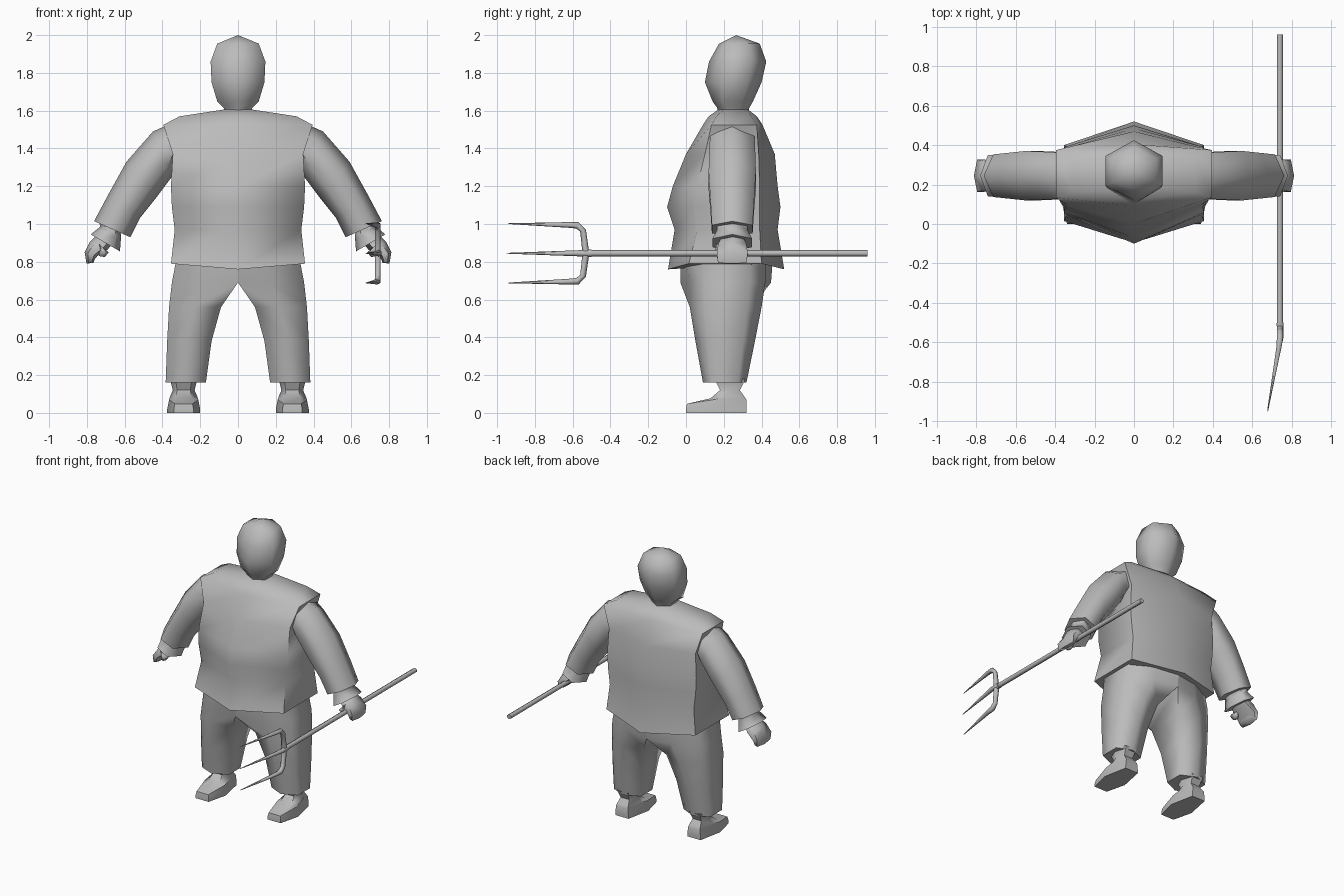
import bpy, bmesh, math
from mathutils import Vector

grey = bpy.data.materials.new("plain_grey")
grey.diffuse_color = (0.5, 0.5, 0.5, 1)


def loft(name, rings, mirror=False, angle=70):
    """Skin equal-length rings, cap both ends, optionally mirror across x."""
    bm = bmesh.new()
    loops = [[bm.verts.new(p) for p in ring] for ring in rings]
    n = len(loops[0])
    for a, b in zip(loops, loops[1:]):
        for i in range(n):
            bm.faces.new((a[i], a[(i + 1) % n], b[(i + 1) % n], b[i]))
    bm.faces.new(loops[0][::-1])
    bm.faces.new(loops[-1])
    bmesh.ops.remove_doubles(bm, verts=bm.verts, dist=0.0005)
    bmesh.ops.recalc_face_normals(bm, faces=bm.faces)
    me = bpy.data.meshes.new(name)
    bm.to_mesh(me)
    bm.free()
    me.materials.append(grey)
    ob = bpy.data.objects.new(name, me)
    bpy.context.collection.objects.link(ob)
    bpy.ops.object.select_all(action='DESELECT')
    ob.select_set(True)
    bpy.context.view_layer.objects.active = ob
    bpy.ops.object.shade_smooth_by_angle(angle=math.radians(angle))
    if mirror:
        ob.modifiers.new("mirror", 'MIRROR').use_mirror_merge = False
    return ob


def hexagon(z, w, f, fc, bc, b, dz=0):
    """Flat-sided body section: front point, corners, back point."""
    return [(0, f, z - dz), (w, fc, z), (w, bc, z),
            (0, b, z - dz), (-w, bc, z), (-w, fc, z)]


def limb(sections, y=0.245, n=6):
    """Sections (upper x, z, lower x, z, half depth) become oval rings."""
    rings = []
    for ux, uz, lx, lz, h in sections:
        c = Vector(((ux + lx) / 2, y, (uz + lz) / 2))
        r = Vector(((ux - lx) / 2, 0, (uz - lz) / 2))
        k = h / math.sin(math.pi / 3)
        rings.append([c + r * math.cos(math.tau * i / n)
                      + Vector((0, k * math.sin(math.tau * i / n), 0))
                      for i in range(n)])
    return rings


def tube(name, path, radii, n=6):
    """Round bar along a path lying roughly in the yz plane."""
    pts = [Vector(p) for p in path]
    rings = []
    for i, p in enumerate(pts):
        t = (pts[min(i + 1, len(pts) - 1)] - pts[max(i - 1, 0)]).normalized()
        u = t.cross(Vector((1, 0, 0))).normalized()
        v = t.cross(u)
        rings.append([p + radii[i] * (u * math.cos(math.tau * k / n)
                                      + v * math.sin(math.tau * k / n))
                      for k in range(n)])
    return loft(name, rings, angle=62)


# shirt
loft("shirt", [hexagon(*s) for s in [
    (0.79, 0.355, -0.095, 0.015, 0.40, 0.52, 0.03),
    (0.97, 0.335, -0.06, 0.06, 0.39, 0.485),
    (1.09, 0.35, -0.10, 0.05, 0.39, 0.50),
    (1.20, 0.355, -0.07, 0.06, 0.39, 0.485),
    (1.37, 0.345, 0.00, 0.10, 0.385, 0.47),
    (1.525, 0.395, 0.09, 0.135, 0.375, 0.405),
    (1.57, 0.31, 0.12, 0.16, 0.345, 0.375),
    (1.605, 0.08, 0.17, 0.20, 0.30, 0.33)]])

# head
loft("head", [hexagon(*s) for s in [
    (1.58, 0.07, 0.17, 0.21, 0.29, 0.33),
    (1.615, 0.075, 0.165, 0.205, 0.29, 0.335),
    (1.65, 0.11, 0.14, 0.19, 0.30, 0.355),
    (1.75, 0.14, 0.10, 0.185, 0.325, 0.40),
    (1.86, 0.145, 0.122, 0.195, 0.345, 0.425),
    (1.955, 0.11, 0.175, 0.215, 0.33, 0.39),
    (2.0, 0.0, 0.265, 0.265, 0.265, 0.265)]])

# sleeves with a turned cuff
loft("sleeve", limb([
    (0.36, 1.53, 0.32, 1.35, 0.115),
    (0.45, 1.49, 0.35, 1.25, 0.12),
    (0.59, 1.33, 0.44, 1.13, 0.125),
    (0.69, 1.15, 0.52, 1.03, 0.115),
    (0.762, 1.015, 0.57, 0.93, 0.108)]), mirror=True)
loft("cuff", limb([
    (0.735, 1.02, 0.62, 0.95, 0.08),
    (0.73, 0.985, 0.62, 0.92, 0.08),
    (0.78, 0.945, 0.625, 0.855, 0.105)]), mirror=True)

# fists with curled fingers and thumb
loft("palm", limb([
    (0.74, 0.95, 0.66, 0.90, 0.055),
    (0.785, 0.905, 0.69, 0.865, 0.075),
    (0.812, 0.85, 0.745, 0.83, 0.082),
    (0.802, 0.79, 0.765, 0.805, 0.075),
    (0.765, 0.795, 0.755, 0.825, 0.065)]), mirror=True)
loft("thumb", limb([
    (0.74, 0.90, 0.70, 0.86, 0.025),
    (0.735, 0.86, 0.685, 0.85, 0.03),
    (0.735, 0.83, 0.705, 0.825, 0.018)], y=0.185), mirror=True)


# trousers: two legs meeting on the centre line
def leg_ring(z, x0, x1, f0, f, b, b0):
    m, d = (x0 + x1) / 2, (b - f) * 0.2
    return [(x0, f0, z), (m, f, z), (x1, f + d, z),
            (x1, b - d, z), (m, b, z), (x0, b0, z)]


loft("trouser_leg", [leg_ring(*s) for s in [
    (0.82, 0.0, 0.325, -0.03, 0.00, 0.42, 0.46),
    (0.69, 0.0, 0.35, -0.03, 0.02, 0.42, 0.45),
    (0.56, 0.09, 0.365, 0.07, 0.02, 0.40, 0.35),
    (0.38, 0.14, 0.375, 0.11, 0.05, 0.365, 0.31),
    (0.16, 0.17, 0.383, 0.14, 0.09, 0.32, 0.27)]], mirror=True)


# shoes
def shoe_ring(z, x0, x1, toe, heel, drop=0.0):
    m, w = (x0 + x1) / 2, (x1 - x0) * 0.3
    ym = toe + (heel - toe) * 0.45
    return [(m - w, toe, z - drop), (m + w, toe, z - drop), (x1, ym, z),
            (m + w, heel, z), (m - w, heel, z), (x0, ym, z)]


loft("shoe", [shoe_ring(*s) for s in [
    (0.0, 0.20, 0.375, 0.0, 0.32),
    (0.018, 0.20, 0.375, 0.0, 0.32),
    (0.07, 0.21, 0.365, 0.005, 0.32, 0.022),
    (0.085, 0.215, 0.36, 0.13, 0.31, 0.008),
    (0.12, 0.23, 0.345, 0.18, 0.285),
    (0.18, 0.215, 0.36, 0.15, 0.315)]], mirror=True, angle=50)

# pitchfork
X, Z = 0.74, 0.845
tube("fork_shaft", [(X, 0.96, Z), (X, -0.53, Z)], [0.017, 0.017])
tube("fork_middle_tine", [(X, -0.50, Z), (X + 0.005, -0.57, Z),
                          (0.678, -0.95, Z)], [0.021, 0.016, 0.002])
for side, label in ((1, "upper"), (-1, "lower")):
    tube("fork_" + label + "_tine", [
        (X, -0.53, Z), (X, -0.545, Z + side * 0.12),
        (X, -0.575, Z + side * 0.148), (X - 0.004, -0.62, Z + side * 0.15),
        (0.678, -0.94, Z + side * 0.157)], [0.018, 0.016, 0.018, 0.015, 0.002])
